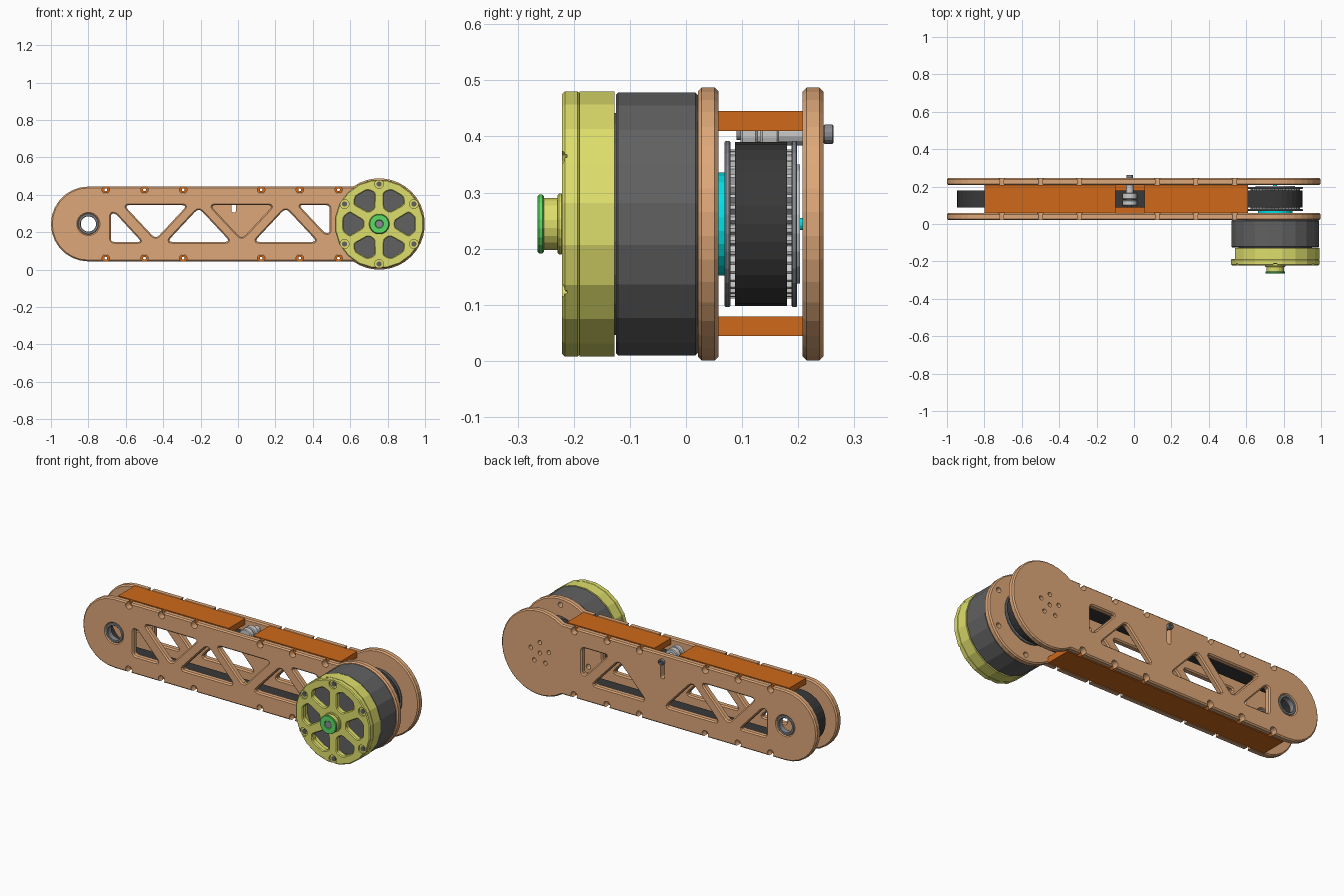
import bpy, bmesh
from math import sin, cos, radians, pi

if "Cube" in bpy.data.objects:
    bpy.data.objects.remove(bpy.data.objects["Cube"])

CZ = 0.244           # height of both joint axes
LX, RX = -0.8, 0.755  # left and right joint axes


def material(name, r, g, b):
    m = bpy.data.materials.new(name)
    m.diffuse_color = (r, g, b, 1)
    m.use_nodes = True
    m.node_tree.nodes["Principled BSDF"].inputs["Base Color"].default_value = m.diffuse_color
    return m


TAN = material("tan", 0.73, 0.39, 0.19)
ORANGE = material("orange", 0.62, 0.14, 0.01)
YELLOW = material("yellow", 0.73, 0.73, 0.15)
GREEN = material("green", 0.11, 0.72, 0.13)
CYAN = material("cyan", 0.0, 0.75, 0.8)
DARK = material("dark_grey", 0.12, 0.12, 0.12)
BLACK = material("black_rubber", 0.04, 0.04, 0.04)
STEEL = material("steel", 0.25, 0.26, 0.28)


def arc(cx, cz, r, a0, a1, n):
    return [(cx + r * cos(radians(a0 + (a1 - a0) * i / n)),
             cz + r * sin(radians(a0 + (a1 - a0) * i / n))) for i in range(n + 1)]


def circle(cx, cz, r, n=20):
    h = 180 / n
    return arc(cx, cz, r, h, 360 + h, n)[:-1]


def rect(x0, x1, z0, z1):
    return [(x0, z0), (x1, z0), (x1, z1), (x0, z1)]


def rounded(pts, d=0.02, n=3):
    """Round each corner with a short quadratic curve starting d from it."""
    out = []
    for i, (x, z) in enumerate(pts):
        ends = []
        for qx, qz in (pts[i - 1], pts[(i + 1) % len(pts)]):
            length = ((qx - x) ** 2 + (qz - z) ** 2) ** 0.5
            k = min(d / length, 0.45)
            ends.append((x + (qx - x) * k, z + (qz - z) * k))
        (ax, az), (bx, bz) = ends
        for j in range(n + 1):
            t = j / n
            out.append((ax * (1 - t) ** 2 + 2 * x * t * (1 - t) + bx * t * t,
                        az * (1 - t) ** 2 + 2 * z * t * (1 - t) + bz * t * t))
    return out


def evaluated_mesh(obj):
    bpy.context.view_layer.update()
    dg = bpy.context.evaluated_depsgraph_get()
    return bpy.data.meshes.new_from_object(obj.evaluated_get(dg))


def prism(name, y0, y1, loops, mat=None, bevel=0.0):
    """Extrude XZ outlines (inner loops become holes) from y0 to y1."""
    cu = bpy.data.curves.new(name, 'CURVE')
    cu.dimensions, cu.fill_mode = '2D', 'BOTH'
    cu.extrude = (y1 - y0) / 2 - bevel
    cu.bevel_depth, cu.bevel_resolution, cu.offset = bevel, 0, -bevel
    for loop in loops:
        s = cu.splines.new('POLY')
        s.points.add(len(loop) - 1)
        for p, (x, z) in zip(s.points, loop):
            p.co = (x, z, 0, 1)
        s.use_cyclic_u, s.use_smooth = True, False
    tmp = bpy.data.objects.new(name + "_outline", cu)
    bpy.context.collection.objects.link(tmp)
    me = evaluated_mesh(tmp)
    bpy.data.objects.remove(tmp)
    bm = bmesh.new()
    bm.from_mesh(me)
    bmesh.ops.remove_doubles(bm, verts=bm.verts, dist=1e-5)
    bmesh.ops.recalc_face_normals(bm, faces=bm.faces)
    for f in bm.faces:
        f.smooth = False
    bm.to_mesh(me)
    bm.free()
    ob = bpy.data.objects.new(name, me)
    ob.rotation_euler.x = pi / 2
    ob.location.y = (y0 + y1) / 2
    bpy.context.collection.objects.link(ob)
    if mat:
        me.materials.clear()
        me.materials.append(mat)
    return ob


def cut(target, y0, y1, loops):
    cutter = prism("cutter", y0, y1, loops)
    cutter.hide_render = True
    mod = target.modifiers.new("cut", 'BOOLEAN')
    mod.operation, mod.solver, mod.object = 'DIFFERENCE', 'EXACT', cutter
    me = evaluated_mesh(target)
    target.modifiers.clear()
    target.data = me
    bpy.data.objects.remove(cutter)


def ring_points(r, n, start):
    return [(RX + r * cos(radians(start + 360 / n * i)),
             CZ + r * sin(radians(start + 360 / n * i))) for i in range(n)]


# Side plates with truss windows
outline = arc(LX, CZ, 0.2, 90, 270, 14) + arc(RX, CZ, 0.244, -125, 125, 25)
hi, lo = 0.345, 0.148


def tri_down(cx):
    return rounded([(cx - 0.17, hi), (cx + 0.17, hi), (cx, 0.163)], 0.03)


def tri_up(cx):
    return rounded([(cx + 0.17, lo), (cx - 0.17, lo), (cx, 0.33)], 0.03)


windows = [rounded([(-0.68, lo), (-0.515, lo), (-0.655, 0.3), (-0.68, 0.3)]),
           tri_down(-0.44), tri_up(-0.21), tri_up(0.255),
           rounded([(0.325, hi), (0.49, hi), (0.49, 0.195), (0.465, 0.195)]),
           circle(LX, CZ, 0.055)]
slot = arc(-0.023, 0.404, 0.0125, 0, 180, 6) + arc(-0.023, 0.317, 0.0125, 180, 360, 6)
front = prism("front_plate", 0.021, 0.058, [outline] + windows
              + [tri_down(0.02), circle(RX, CZ, 0.11, 24)], TAN, 0.007)
back = prism("back_plate", 0.208, 0.245, [outline] + windows, TAN, 0.007)
bolts = [(x, CZ + s * 0.183) for x in (-0.707, -0.5, -0.293, 0.124, 0.33, 0.538) for s in (-1, 1)]
notches = [circle(x, z, 0.02, 14) for x, z in bolts]
cut(front, 0.0, 0.08, notches + [circle(x, z, 0.015, 12) for x, z in ring_points(0.205, 6, 30)])
cut(back, 0.18, 0.27, notches + [slot, circle(RX, CZ, 0.012, 12)]
    + [circle(x, z, 0.012, 12) for x, z in ring_points(0.06, 5, 18)])

# Spacer panels between the plates
for name, x0, x1, z in (("top_panel_left", -0.8, -0.1, 0.41),
                        ("top_panel_right", 0.055, 0.61, 0.41),
                        ("bottom_panel", -0.8, 0.61, 0.044)):
    panel = prism(name, 0.058, 0.208, [rect(x0, x1, z, z + 0.035)], ORANGE)
    cut(panel, 0.04, 0.23, [circle(bx, bz, 0.008, 10) for bx, bz in bolts
                            if x0 < bx < x1 and abs(bz - z) < 0.05])

# Bearings of the open joint
for name, y in (("front_bearing", 0.022), ("back_bearing", 0.209)):
    prism(name, y, y + 0.035, [circle(LX, CZ, 0.056), circle(LX, CZ, 0.041)], STEEL, 0.003)


# Drive belt
def belt_loop(r):
    return arc(LX, CZ, r, 90, 270, 14) + arc(RX, CZ, r, -90, 90, 14)


prism("drive_belt", 0.087, 0.18, [belt_loop(0.146), belt_loop(0.131)], BLACK)

# Toothed pulley with flanges
teeth = []
for i in range(40):
    for f, r in ((0, 0.122), (0.3, 0.133), (0.6, 0.133), (0.9, 0.122)):
        a = 2 * pi * (i + f) / 40
        teeth.append((RX + r * cos(a), CZ + r * sin(a)))
prism("pulley_teeth", 0.078, 0.19, [teeth])
for name, y in (("front_flange", 0.069), ("back_flange", 0.188)):
    prism(name, y, y + 0.01, [circle(RX, CZ, 0.149, 28)], STEEL, 0.002)
prism("pulley_hub", 0.198, 0.203, [circle(RX, CZ, 0.107)])
prism("motor_output_disc", 0.05, 0.069, [circle(RX, CZ, 0.093, 24)], CYAN)
prism("output_pin", 0.2, 0.21, [circle(RX, CZ, 0.011, 12)], CYAN)

# Belt tensioner
TX, TZ = -0.023, 0.404
prism("tension_roller_front", 0.097, 0.128, [circle(TX, TZ, 0.04)], None, 0.004)
prism("tension_roller_back", 0.132, 0.166, [circle(TX, TZ, 0.04)], None, 0.004)
prism("tension_spacer", 0.125, 0.208, [circle(TX, TZ, 0.02, 14)])
prism("tension_bolt", 0.09, 0.25, [circle(TX, TZ, 0.011, 12)], STEEL)
prism("tension_bolt_head", 0.245, 0.263, [circle(TX, TZ, 0.017, 14),
                                          circle(TX, TZ, 0.008, 6)], STEEL, 0.002)

# Motor body and its core behind the cap
prism("motor_body", -0.125, 0.021, [circle(RX, CZ, 0.237)], DARK, 0.004)
prism("motor_core", -0.165, -0.125, [circle(RX, CZ, 0.2)], DARK)

# Cap rim and spoked face
rim = prism("cap_rim", -0.19, -0.127, [circle(RX, CZ, 0.239), circle(RX, CZ, 0.203)], YELLOW)
cut(rim, -0.186, -0.12, [rect(0.4, 0.54, 0.1, 0.39)])


def spoke_window(deg):
    c, s = cos(radians(deg)), sin(radians(deg))
    shape = [(0.085, -0.018), (0.158, -0.062), (0.19, -0.036),
             (0.19, 0.036), (0.158, 0.062), (0.085, 0.018)]
    return rounded([(RX + u * c - v * s, CZ + u * s + v * c) for u, v in shape], 0.012)


face = prism("cap_face", -0.221, -0.188, [circle(RX, CZ, 0.239)]
             + [spoke_window(a) for a in range(0, 360, 60)], YELLOW, 0.005)
screws = ring_points(0.214, 6, 30)
cut(face, -0.24, -0.212, [circle(x, z, 0.024, 14) for x, z in screws])
for i, (x, z) in enumerate(screws):
    prism("cap_screw_%d" % (i + 1), -0.215, -0.2, [circle(x, z, 0.014, 12)], DARK)

# Output hub
prism("hub_base", -0.229, -0.219, [circle(RX, CZ, 0.055)], YELLOW, 0.003)
prism("hub", -0.254, -0.225, [circle(RX, CZ, 0.047)], YELLOW)
prism("hub_disc", -0.265, -0.253, [circle(RX, CZ, 0.053), circle(RX, CZ, 0.02, 14)], GREEN, 0.003)
prism("hub_shaft", -0.262, -0.25, [circle(RX, CZ, 0.021, 14)], STEEL)
